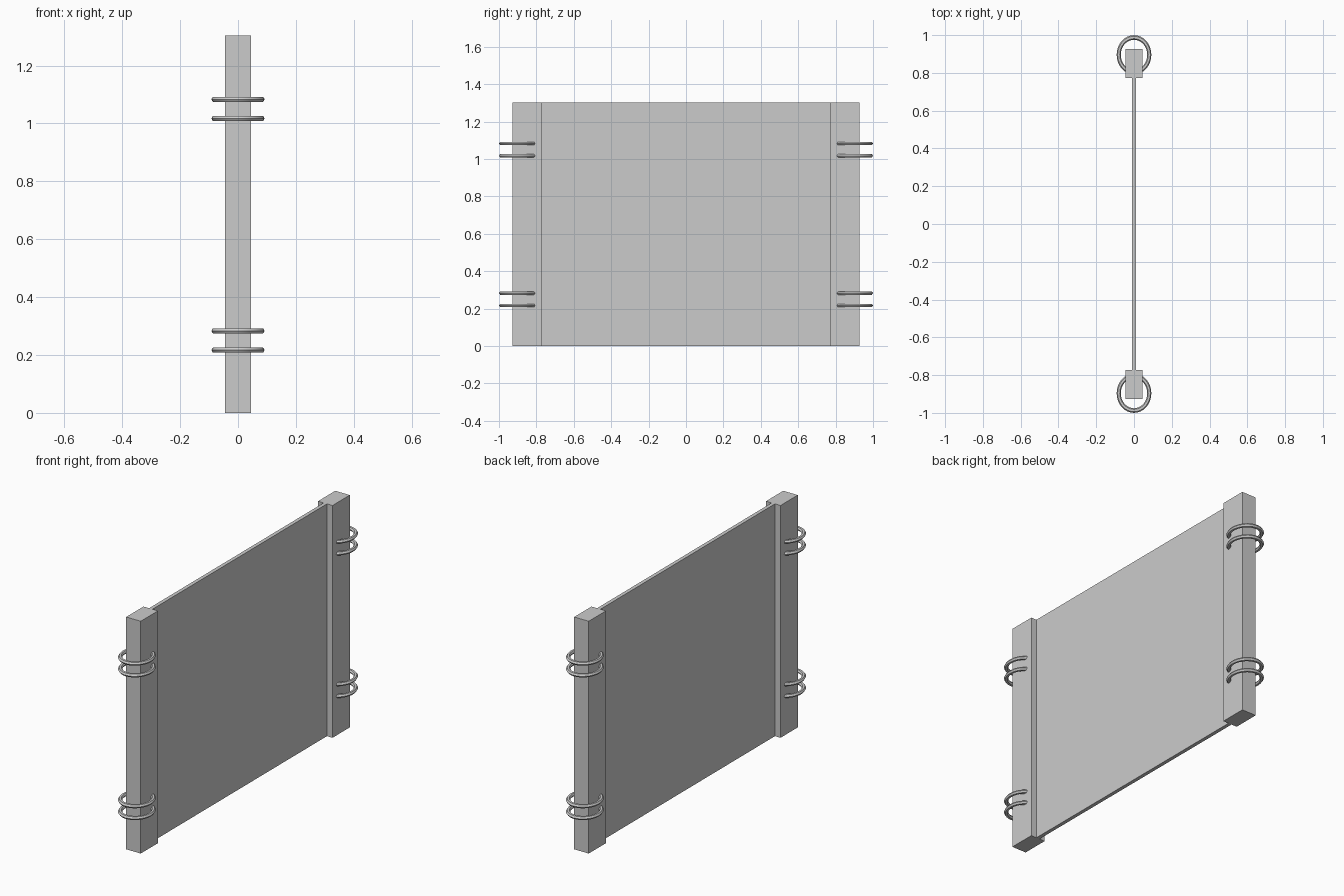
import bpy

if "Cube" in bpy.data.objects:
    bpy.data.objects.remove(bpy.data.objects["Cube"])

HEIGHT = 1.303


def box(name, size, center):
    bpy.ops.mesh.primitive_cube_add(size=1, location=center)
    ob = bpy.context.object
    ob.name = name
    ob.scale = size
    bpy.ops.object.transform_apply(location=False, rotation=False, scale=True)
    return ob


def ring(name, y, z):
    # slightly oval wire ring that passes through the post
    bpy.ops.mesh.primitive_torus_add(major_radius=0.081, minor_radius=0.011,
                                     major_segments=32, minor_segments=6,
                                     location=(0, y, z))
    ob = bpy.context.object
    ob.name = name
    ob.scale = (1, 1.13, 0.95)
    bpy.ops.object.transform_apply(location=False, rotation=False, scale=True)
    bpy.ops.object.shade_smooth_by_angle()
    return ob


# thin panel between the posts
box("panel", (0.021, 1.55, HEIGHT), (0, 0, HEIGHT / 2))

# end posts, each with two pairs of rings
for side, s in (("front", -1), ("back", 1)):
    box(side + "_post", (0.09, 0.153, HEIGHT), (0, s * 0.85, HEIGHT / 2))
    for i, z in enumerate((0.217, 0.283, 1.017, 1.083)):
        ring(f"{side}_ring_{i + 1}", s * 0.896, z)
